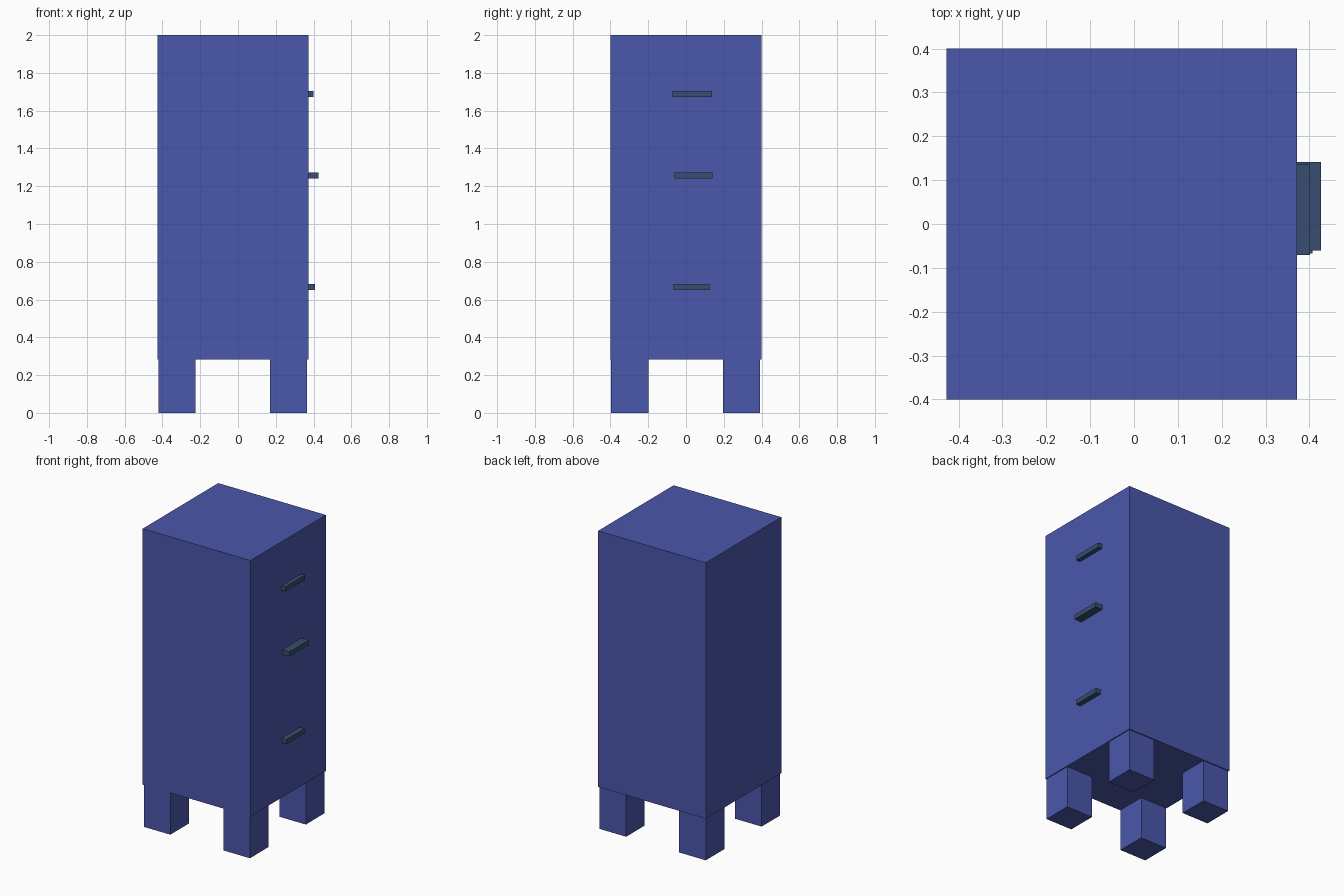
import bpy
import bmesh

if "Cube" in bpy.data.objects:
    bpy.data.objects.remove(bpy.data.objects["Cube"])


def material(name, rgb):
    mat = bpy.data.materials.new(name)
    mat.diffuse_color = (*rgb, 1.0)
    mat.use_nodes = True
    mat.node_tree.nodes["Principled BSDF"].inputs["Base Color"].default_value = mat.diffuse_color
    return mat


def box(name, lo, hi, mat):
    """Flat-shaded box between two opposite corners."""
    centre = [(a + b) / 2 for a, b in zip(lo, hi)]
    size = [b - a for a, b in zip(lo, hi)]
    bm = bmesh.new()
    bmesh.ops.create_cube(bm, size=1.0)
    bmesh.ops.scale(bm, vec=size, verts=bm.verts)
    mesh = bpy.data.meshes.new(name)
    bm.to_mesh(mesh)
    bm.free()
    mesh.materials.append(mat)
    obj = bpy.data.objects.new(name, mesh)
    obj.location = centre
    bpy.context.collection.objects.link(obj)
    return obj


blue = material("cabinet_blue", (0.07, 0.095, 0.41))
slate = material("handle_slate", (0.038, 0.076, 0.156))

LEFT, RIGHT, HALF_DEPTH, BASE = -0.427, 0.372, 0.40, 0.283

# Cabinet body
box("cabinet_body", (LEFT, -HALF_DEPTH, BASE), (RIGHT, HALF_DEPTH, 2.0), blue)

# Four square legs, set in very slightly from the body
for side, x0 in (("left", -0.422), ("right", 0.169)):
    for end, y0 in (("front", -0.396), ("back", 0.196)):
        box(f"{end}_{side}_leg", (x0, y0, 0.0),
            (x0 + 0.197, y0 + 0.197, BASE), blue)

# Drawer handles on the right face: y start, y end, outer x, centre z
handles = {
    "bottom_handle": (-0.067, 0.124, 0.407, 0.666),
    "middle_handle": (-0.060, 0.141, 0.426, 1.257),
    "top_handle": (-0.071, 0.137, 0.401, 1.689),
}
for name, (y0, y1, x1, z) in handles.items():
    box(name, (RIGHT, y0, z - 0.016), (x1, y1, z + 0.016), slate)
